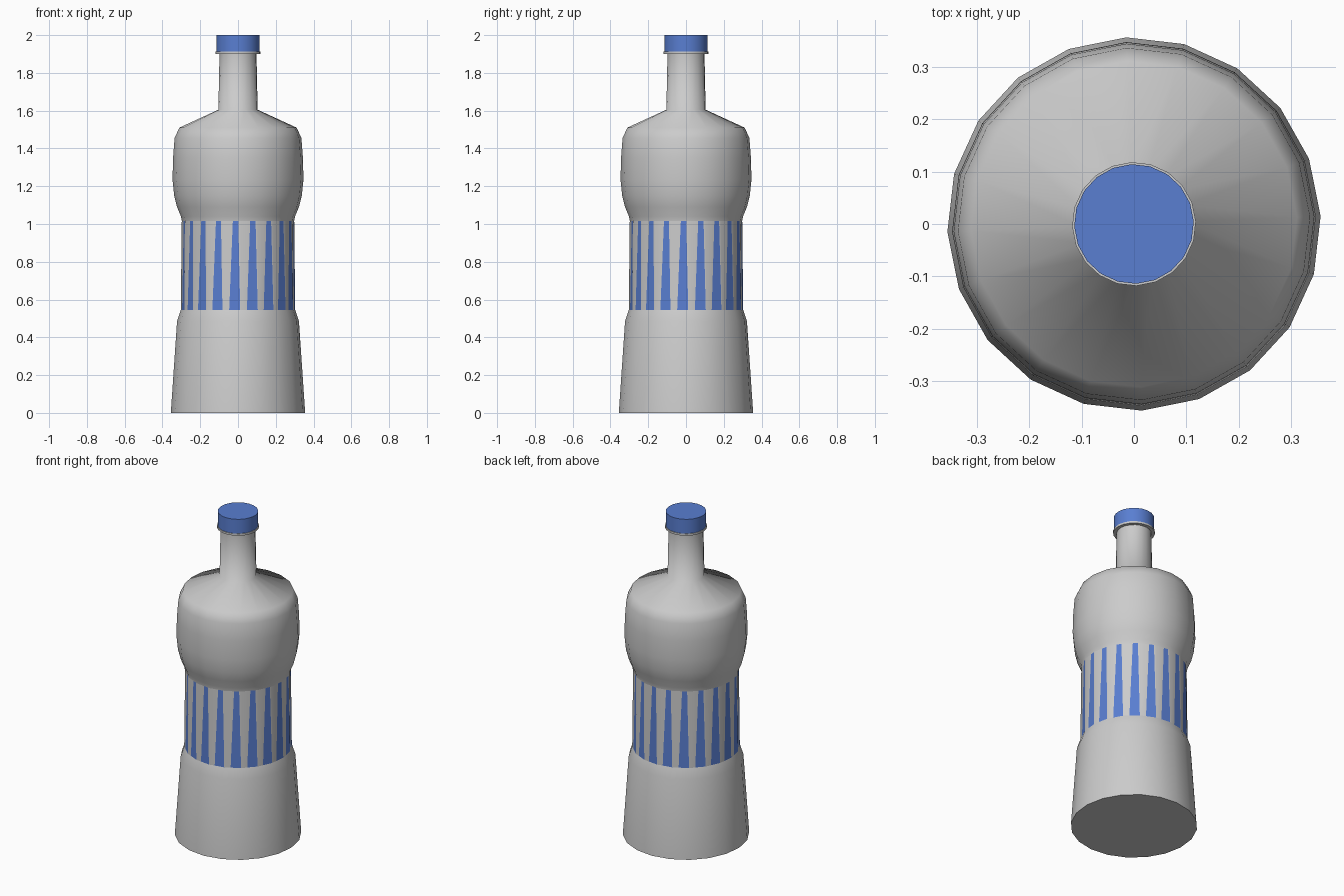
import bpy, bmesh, math
from mathutils import Vector

if "Cube" in bpy.data.objects:
    bpy.data.objects.remove(bpy.data.objects["Cube"])

SIDES = 20
OFFSET = math.radians(2.4)

blue = bpy.data.materials.new("blue")
blue.diffuse_color = (0.10, 0.21, 0.64, 1)
blue.use_nodes = True
blue.node_tree.nodes["Principled BSDF"].inputs["Base Color"].default_value = blue.diffuse_color


def point(r, z, i):
    a = OFFSET + i * math.tau / SIDES
    return Vector((r * math.cos(a), r * math.sin(a), z))


def finish(bm, name, mat=None, angle=75):
    bmesh.ops.remove_doubles(bm, verts=bm.verts, dist=1e-5)
    me = bpy.data.meshes.new(name)
    bm.to_mesh(me)
    bm.free()
    ob = bpy.data.objects.new(name, me)
    bpy.context.collection.objects.link(ob)
    if mat:
        me.materials.append(mat)
    bpy.ops.object.select_all(action='DESELECT')
    ob.select_set(True)
    bpy.context.view_layer.objects.active = ob
    bpy.ops.object.shade_smooth_by_angle(angle=math.radians(angle))
    return ob


def lathe(profile, skip=None):
    """Revolve (radius, z) points, capping both ends; one row may be left open."""
    bm = bmesh.new()
    rings = [[bm.verts.new(point(r, z, i)) for i in range(SIDES)] for r, z in profile]
    for k, (lo, hi) in enumerate(zip(rings, rings[1:])):
        if k == skip:
            continue
        for i in range(SIDES):
            j = (i + 1) % SIDES
            bm.faces.new((lo[i], lo[j], hi[j], hi[i]))
    bm.faces.new(rings[0][::-1])
    bm.faces.new(rings[-1])
    return bm


# Bottle body; the label row is filled in below
BAND_LO, BAND_HI = (0.303, 0.545), (0.298, 1.017)
profile = [(0.356, 0), (0.323, 0.485), BAND_LO, BAND_HI, (0.302, 1.04),
           (0.323, 1.09), (0.338, 1.15), (0.347, 1.235), (0.344, 1.35),
           (0.336, 1.455), (0.311, 1.51), (0.104, 1.605), (0.098, 1.9)]
body = lathe(profile, skip=2)

# Label row: one tapered stripe in each side, grey panels around it
stripes = bmesh.new()


def quad(bm, i, lo0, lo1, hi0, hi1):
    def at(ring, t):
        return point(*ring, i).lerp(point(*ring, i + 1), t)
    pts = (at(BAND_LO, lo0), at(BAND_LO, lo1), at(BAND_HI, hi1), at(BAND_HI, hi0))
    bm.faces.new([bm.verts.new(p) for p in pts])


for i in range(SIDES):
    quad(body, i, 0, 0.37, 0, 0.57)
    quad(stripes, i, 0.37, 0.99, 0.57, 0.88)
    quad(body, i, 0.99, 1, 0.88, 1)

finish(body, "bottle_body")
finish(stripes, "label_stripes", blue)

# Neck ring and cap
finish(lathe([(0.118, 1.9), (0.118, 1.912)]), "neck_ring")
finish(lathe([(0.114, 1.912), (0.114, 2.0)]), "cap", blue)
